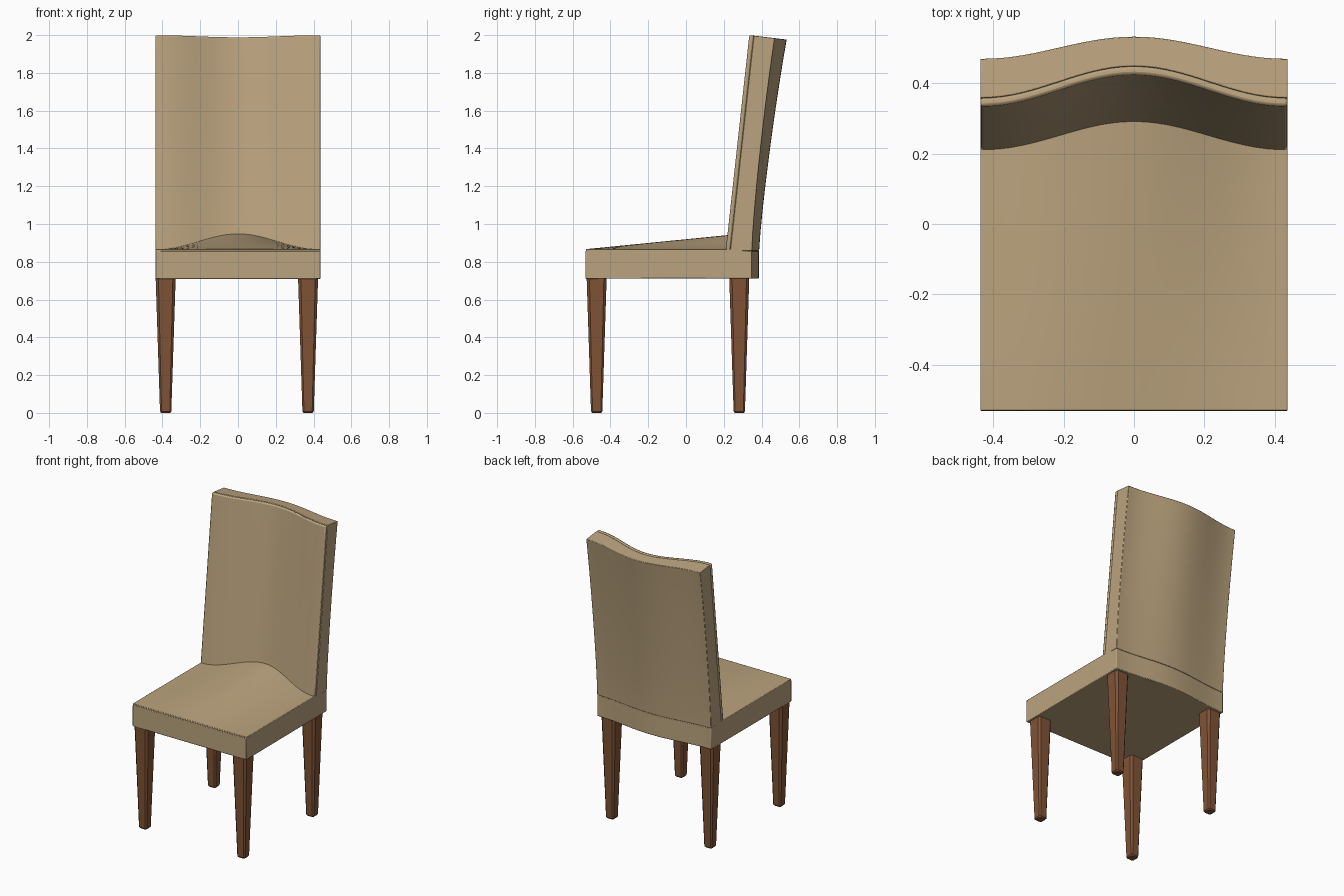
import bpy, bmesh, math

if "Cube" in bpy.data.objects:
    bpy.data.objects.remove(bpy.data.objects["Cube"])

W = 0.437  # half width


def material(name, col):
    m = bpy.data.materials.new(name)
    m.diffuse_color = (*col, 1)
    m.use_nodes = True
    m.node_tree.nodes["Principled BSDF"].inputs["Base Color"].default_value = m.diffuse_color
    return m


FABRIC = material("tan fabric", (0.50, 0.37, 0.21))
WOOD = material("brown wood", (0.22, 0.088, 0.038))


def bump(x):
    return 0.5 * (1 + math.cos(math.pi * min(1, abs(x) / 0.43)))


def finish(bm, name, mat, bevel=0.0, segs=2):
    bmesh.ops.recalc_face_normals(bm, faces=bm.faces)
    me = bpy.data.meshes.new(name)
    bm.to_mesh(me)
    bm.free()
    ob = bpy.data.objects.new(name, me)
    bpy.context.collection.objects.link(ob)
    me.materials.append(mat)
    if bevel:
        b = ob.modifiers.new("bevel", 'BEVEL')
        b.width, b.segments = bevel, segs
        b.limit_method, b.angle_limit = 'ANGLE', math.radians(50)
    bpy.ops.object.select_all(action='DESELECT')
    ob.select_set(True)
    bpy.context.view_layer.objects.active = ob
    bpy.ops.object.shade_smooth_by_angle(angle=math.radians(35))
    return ob


def sweep(name, section, bevel, half=W, n=28):
    """Sweep a closed (y, z) section, which varies with x, across the width."""
    bm = bmesh.new()
    rings = []
    for i in range(n + 1):
        x = -half + 2 * half * i / n
        rings.append([bm.verts.new((x, y, z)) for y, z in section(x)])
    for a, b in zip(rings, rings[1:]):
        for j in range(len(a)):
            k = (j + 1) % len(a)
            bm.faces.new((a[j], a[k], b[k], b[j]))
    bm.faces.new(rings[0])
    bm.faces.new(rings[-1])
    return finish(bm, name, FABRIC, bevel)


# upholstered seat frame with curved rear
def frame_section(x):
    yb = 0.35 + 0.036 * bump(x)
    return [(-0.532, 0.71), (yb, 0.712), (yb, 0.858), (-0.532, 0.858)]


sweep("seat_frame", frame_section, 0.004)


# domed seat top rising toward the back
def cushion_section(x):
    pts = [(-0.53, 0.84), (0.30, 0.84)]
    for i in range(9):
        t = 1 - i / 8
        pts.append((-0.53 + 0.83 * t, 0.867 + 0.082 * t * bump(x)))
    return pts


sweep("seat_cushion", cushion_section, 0.003)


# backrest: leaning, curved in plan
def front_y(x, t):
    return 0.21 + 0.125 * t + (0.07 + 0.02 * t) * bump(x)


def back_y(x, t):
    return 0.35 + 0.12 * max(t, 0) ** 1.3 + (0.037 + 0.026 * t) * bump(x)


def slab(y0, y1):
    def section(x):
        steps = [i / 12 for i in range(13)]

        def point(fn, t):
            y = fn(x, t)
            drop = 0.12 * (y - 0.335) * t ** 4
            return (y, 0.858 + 1.142 * t - drop)
        return ([point(y0, t) for t in steps] +
                [point(y1, t) for t in reversed(steps)])
    return section


def seam_y(x, t):
    return front_y(x, t) + 0.024


sweep("backrest_shell", slab(seam_y, back_y), 0.003)
sweep("backrest_front_panel", slab(front_y, seam_y), 0.008)


# tapered legs with chamfered corners
def leg(name, cx, cy):
    bm = bmesh.new()
    rings = []
    for z, h in ((0.0, 0.024), (0.008, 0.030), (0.715, 0.053)):
        c = h * 0.72
        pts = [(h, -c), (h, c), (c, h), (-c, h), (-h, c), (-h, -c), (-c, -h), (c, -h)]
        rings.append([bm.verts.new((cx + x, cy + y, z)) for x, y in pts])
    for a, b in zip(rings, rings[1:]):
        for j in range(8):
            k = (j + 1) % 8
            bm.faces.new((a[j], a[k], b[k], b[j]))
    bm.faces.new(rings[0])
    bm.faces.new(rings[-1])
    finish(bm, name, WOOD)


for side, x in (("left", -0.383), ("right", 0.371)):
    leg("front_leg_" + side, x, -0.473)
    leg("rear_leg_" + side, x, 0.282)
